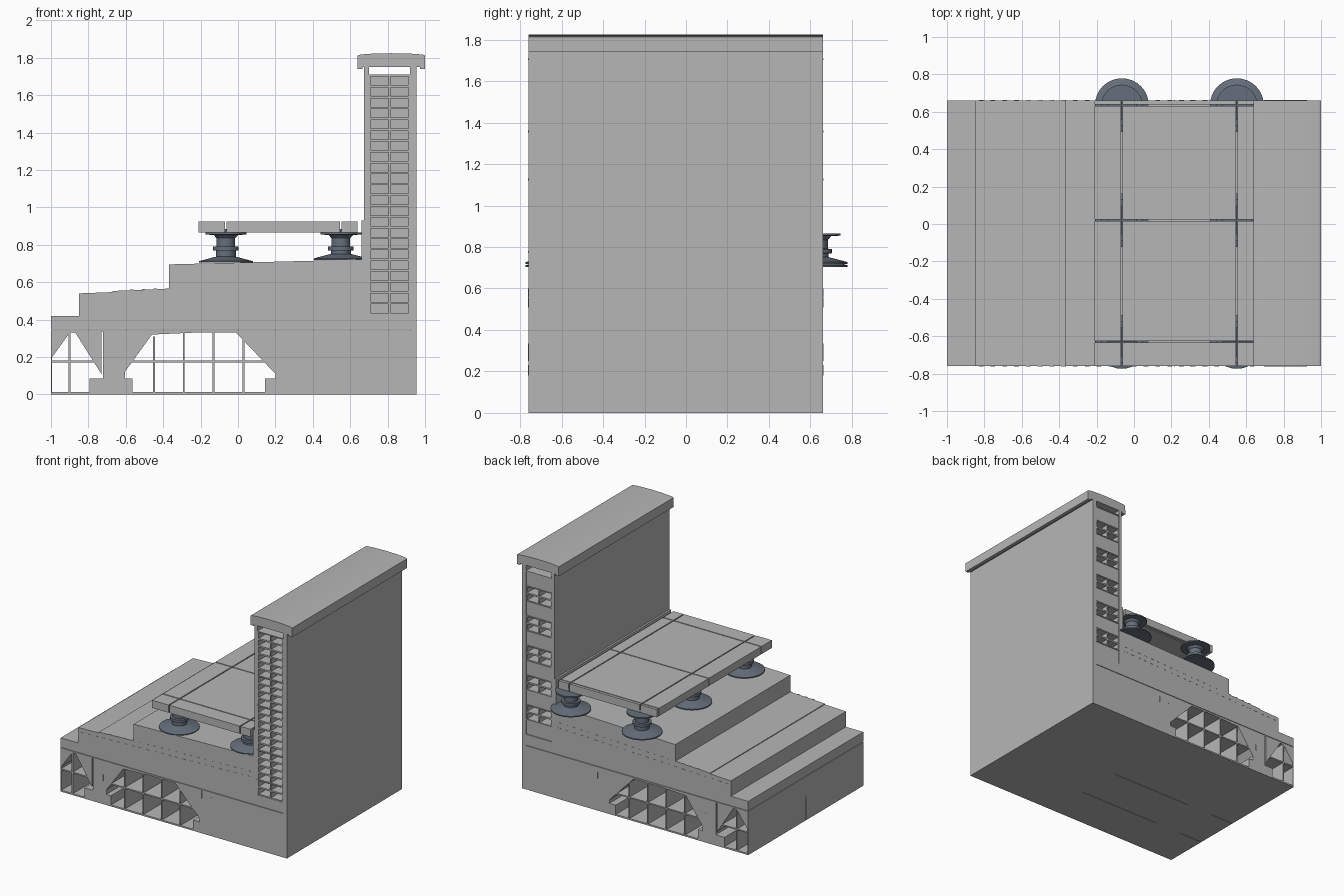
import bpy, bmesh, math

cube = bpy.data.objects.get("Cube")
if cube:
    bpy.data.objects.remove(cube, do_unlink=True)


def material(name, rgb):
    m = bpy.data.materials.new(name)
    m.use_nodes = True
    m.diffuse_color = (*rgb, 1)
    m.node_tree.nodes["Principled BSDF"].inputs["Base Color"].default_value = (*rgb, 1)
    return m


GREY = material("concrete grey", (0.47, 0.47, 0.47))
SLATE = material("slate plastic", (0.13, 0.16, 0.20))
FRONT, BACK = -0.76, 0.66


def finish(name, bm, mat):
    bmesh.ops.recalc_face_normals(bm, faces=bm.faces)
    mesh = bpy.data.meshes.new(name)
    bm.to_mesh(mesh)
    bm.free()
    mesh.materials.append(mat)
    obj = bpy.data.objects.new(name, mesh)
    bpy.context.collection.objects.link(obj)
    return obj


def add_prism(bm, outline, y0=FRONT, y1=BACK):
    """Extrude an (x, z) outline along y."""
    face = bm.faces.new([bm.verts.new((x, y0, z)) for x, z in outline])
    out = bmesh.ops.extrude_face_region(bm, geom=[face])
    verts = [v for v in out["geom"] if isinstance(v, bmesh.types.BMVert)]
    bmesh.ops.translate(bm, verts=verts, vec=(0, y1 - y0, 0))


def add_box(bm, x0, x1, z0, z1, y0=FRONT, y1=BACK):
    add_prism(bm, [(x0, z0), (x1, z0), (x1, z1), (x0, z1)], y0, y1)


def prism(name, outline):
    bm = bmesh.new()
    add_prism(bm, outline)
    return finish(name, bm, GREY)


def boxes(name, items, mat=GREY):
    bm = bmesh.new()
    for item in items:
        add_box(bm, *item)
    return finish(name, bm, mat)


# Ribbed foundation slab with arched voids
prism("foundation_slab", [
    (-1, 0.19), (-0.9, 0.33), (-0.87, 0.33), (-0.75, 0.14), (-0.731, 0.11),
    (-0.731, 0.335), (-0.721, 0.335), (-0.721, 0.085), (-0.785, 0.08), (-0.785, 0),
    (-0.575, 0), (-0.575, 0.075), (-0.605, 0.08), (-0.605, 0.12), (-0.46, 0.32),
    (-0.24, 0.33), (-0.01, 0.33), (0.2, 0.11), (0.2, 0.08), (0.155, 0.075),
    (0.155, 0), (0.955, 0), (0.955, 0.342), (-1, 0.342)])

# Thin void formers: vertical webs, mid shelves, floor and end panels
webs = [(x - 0.005, x + 0.005, 0.005, 0.332) for x in (-0.9, -0.29, -0.13)]
webs += [(x - 0.005, x + 0.005, 0.005, 0.31) for x in (-0.45, 0.03)]
webs += [(-1, -0.76, 0.17, 0.18), (-0.57, 0.145, 0.17, 0.18)]
boxes("void_former_webs", webs)
boxes("void_former_rims", [(-0.795, -0.725, 0.072, 0.084), (-0.61, -0.565, 0.072, 0.084),
                           (0.145, 0.205, 0.072, 0.084), (-0.795, -0.785, 0, 0.08),
                           (-0.575, -0.565, 0, 0.08), (0.145, 0.155, 0, 0.08)])
panels = []
for y0, y1 in ((FRONT, -0.412), (-0.408, -0.052), (-0.048, BACK)):
    panels += [(-1, -0.785, 0, 0.012, y0, y1), (-0.575, 0.155, 0, 0.012, y0, y1),
               (-1, -0.995, 0.012, 0.2, y0, y1)]
boxes("void_former_panels", panels)

# Stepped screed sloping up to the wall
prism("stepped_screed", [
    (-1, 0.346), (0.92, 0.346), (0.92, 0.43), (0.7, 0.43), (0.7, 0.722), (-0.37, 0.695),
    (-0.37, 0.565), (-0.67, 0.553), (-0.67, 0.547), (-0.85, 0.54), (-0.85, 0.42), (-1, 0.42)])

# Fine layer marks on both end faces
marks = []
for y0, y1 in ((FRONT - 0.002, FRONT), (BACK, BACK + 0.002)):
    for i in range(24):
        x = -0.83 + i * 0.063
        marks.append((x, x + 0.025, 0.508 + i * 0.002, 0.511 + i * 0.002, y0, y1))
        if i > 3:
            marks.append((x, x + 0.02, 0.55 + i * 0.002, 0.553 + i * 0.002, y0, y1))
    for x, z0, z1 in ((0.215, 0.27, 0.335), (0.3, 0.25, 0.3), (-0.635, 0.18, 0.23)):
        marks.append((x, x + 0.004, z0, z1, y0, y1))
boxes("layer_marks", marks)

# Wall skins and upstand strip
boxes("wall_skins", [(0.675, 0.7, 0.7, 1.75), (0.92, 0.955, 0.342, 1.75)])
boxes("wall_upstand", [(0.66, 0.675, 0.7, 0.93)])

# Hollow bricks: solid core with framed cells, open at the back on every other course
COURSES, BOTTOM, TOP = 11, 0.43, 1.705
pitch = (TOP - BOTTOM) / COURSES
core_front, core_back = FRONT + 0.12, BACK - 0.12
bricks = [(0.7, 0.92, BOTTOM, TOP, core_front, core_back)]


def cell_frame(z, y0, y1):
    frame = [(x0, x1, z, z + pitch, y0, y1)
             for x0, x1 in ((0.7, 0.708), (0.805, 0.815), (0.912, 0.92))]
    for row in range(3):
        mid = z + row * pitch / 2
        frame.append((0.7, 0.92, max(z, mid - 0.006), min(z + pitch, mid + 0.006), y0, y1))
    return frame


for c in range(COURSES):
    z = BOTTOM + c * pitch
    bricks += cell_frame(z, FRONT + 0.004, core_front)
    if c % 2:
        bricks += cell_frame(z, core_back, BACK - 0.004)
    else:
        bricks.append((0.7, 0.92, z + 0.003, z + pitch - 0.003, core_back, BACK - 0.004))
boxes("hollow_bricks", bricks)
boxes("mortar_joints", [(0.695, 0.925, BOTTOM + c * pitch - 0.004, BOTTOM + c * pitch + 0.004,
                         FRONT - 0.002, BACK + 0.002) for c in (1, 3, 6, 8, 11)])

# Coping with a shallow crown and drip edges
crown = [(0.82 + 0.18 * math.cos(a), 1.812 + 0.012 * math.sin(a))
         for a in [math.pi * i / 8 for i in range(9)]]
prism("wall_coping", [(0.638, 1.74), (0.665, 1.74), (0.665, 1.75), (0.972, 1.75),
                      (0.972, 1.74), (1.0, 1.74)] + crown)

# Paving slabs separated by open joints
xs, ys, gap = (-0.21, -0.065, 0.55, 0.64), (FRONT, -0.63, 0.02, 0.635, BACK), 0.004
slabs = []
for i in range(3):
    for j in range(4):
        slabs.append((xs[i] + (gap if i else 0), xs[i + 1] - (gap if i < 2 else 0), 0.865, 0.925,
                      ys[j] + (gap if j else 0), ys[j + 1] - (gap if j < 3 else 0)))
boxes("paving_slabs", slabs)


# Adjustable pedestals, lathed from a profile
def pedestal(x, y, base):
    profile = [(0, base), (0.144, base), (0.144, base + 0.008), (0.07, base + 0.028),
               (0.053, base + 0.032), (0.053, 0.768), (0.068, 0.77), (0.068, 0.79),
               (0.05, 0.792), (0.05, 0.835), (0.065, 0.852), (0.11, 0.855),
               (0.11, 0.865), (0, 0.865)]
    bm = bmesh.new()
    verts = [bm.verts.new((x + r, y, z)) for r, z in profile]
    edges = [bm.edges.new(pair) for pair in zip(verts, verts[1:])]
    bmesh.ops.spin(bm, geom=verts + edges, cent=(x, y, 0), axis=(0, 0, 1),
                   angle=math.tau, steps=32)
    bmesh.ops.remove_doubles(bm, verts=bm.verts, dist=0.0002)
    # Spacer tabs standing in the joints
    add_box(bm, x - 0.003, x + 0.003, 0.864, 0.885, y - 0.08, min(y + 0.08, BACK))
    add_box(bm, x - 0.08, x + 0.08, 0.864, 0.885, y - 0.003, y + 0.003)
    obj = finish("pedestal", bm, SLATE)
    bpy.ops.object.select_all(action="DESELECT")
    obj.select_set(True)
    bpy.context.view_layer.objects.active = obj
    bpy.ops.object.shade_smooth_by_angle(angle=math.radians(30))


for px, base in ((-0.065, 0.704), (0.55, 0.719)):
    for py in ys[1:4]:
        pedestal(px, py, base)
